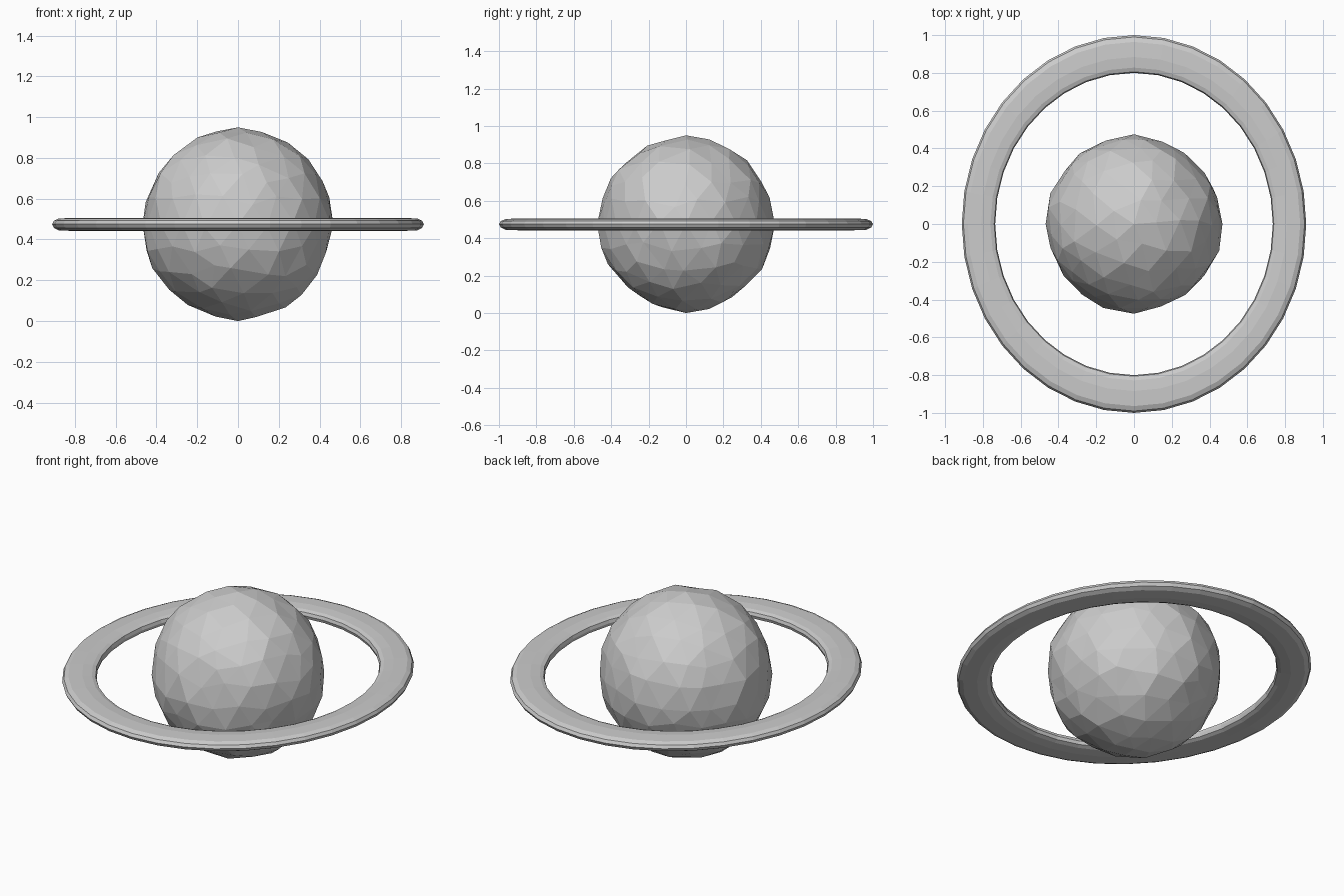
import bpy, bmesh, math, random
from mathutils import Vector

if "Cube" in bpy.data.objects:
    bpy.data.objects.remove(bpy.data.objects["Cube"])

random.seed(4)
CZ = 0.475


def finish(bm, name):
    bmesh.ops.recalc_face_normals(bm, faces=bm.faces[:])
    mesh = bpy.data.meshes.new(name)
    bm.to_mesh(mesh)
    bm.free()
    obj = bpy.data.objects.new(name, mesh)
    bpy.context.collection.objects.link(obj)
    obj.location.z = CZ
    return obj


# Planet: faceted, slightly irregular ball with full radius on the main axes
bm = bmesh.new()
bmesh.ops.create_icosphere(bm, subdivisions=3, radius=1.0)
for v in bm.verts:
    d = v.co.normalized()
    slide = Vector([random.uniform(-0.05, 0.05) for _ in range(3)])
    v.co = (d + slide).normalized() * random.uniform(0.459, 0.474)
for axis in ((0, 0, 1), (0, 0, -1), (0, 1, 0), (0, -1, 0), (1, 0, 0), (-1, 0, 0)):
    a = Vector(axis)
    near = max(bm.verts, key=lambda v: v.co.normalized().dot(a))
    near.co = a * (0.468 if axis[0] else 0.475)
bmesh.ops.triangulate(bm, faces=bm.faces[:])
finish(bm, "planet")

# Ring: flat oval band, rounded cross-section swept around the planet
# (width fraction from inner to outer edge, height)
profile = [(0.0, 0.0), (0.03, 0.018), (0.14, 0.026), (0.42, 0.031), (0.82, 0.028),
           (0.95, 0.017), (1.0, 0.0),
           (0.95, -0.018), (0.82, -0.030), (0.42, -0.033), (0.14, -0.027), (0.03, -0.018)]
SEG = 36
bm = bmesh.new()
loops = []
for i in range(SEG):
    a = 2 * math.pi * i / SEG
    loops.append([bm.verts.new(((0.735 + 0.177 * t) * math.cos(a),
                                (0.80 + 0.20 * t) * math.sin(a), z))
                  for t, z in profile])
n = len(profile)
for i in range(SEG):
    p, q = loops[i], loops[(i + 1) % SEG]
    for j in range(n):
        k = (j + 1) % n
        bm.faces.new((p[j], q[j], q[k], p[k]))
finish(bm, "ring")
